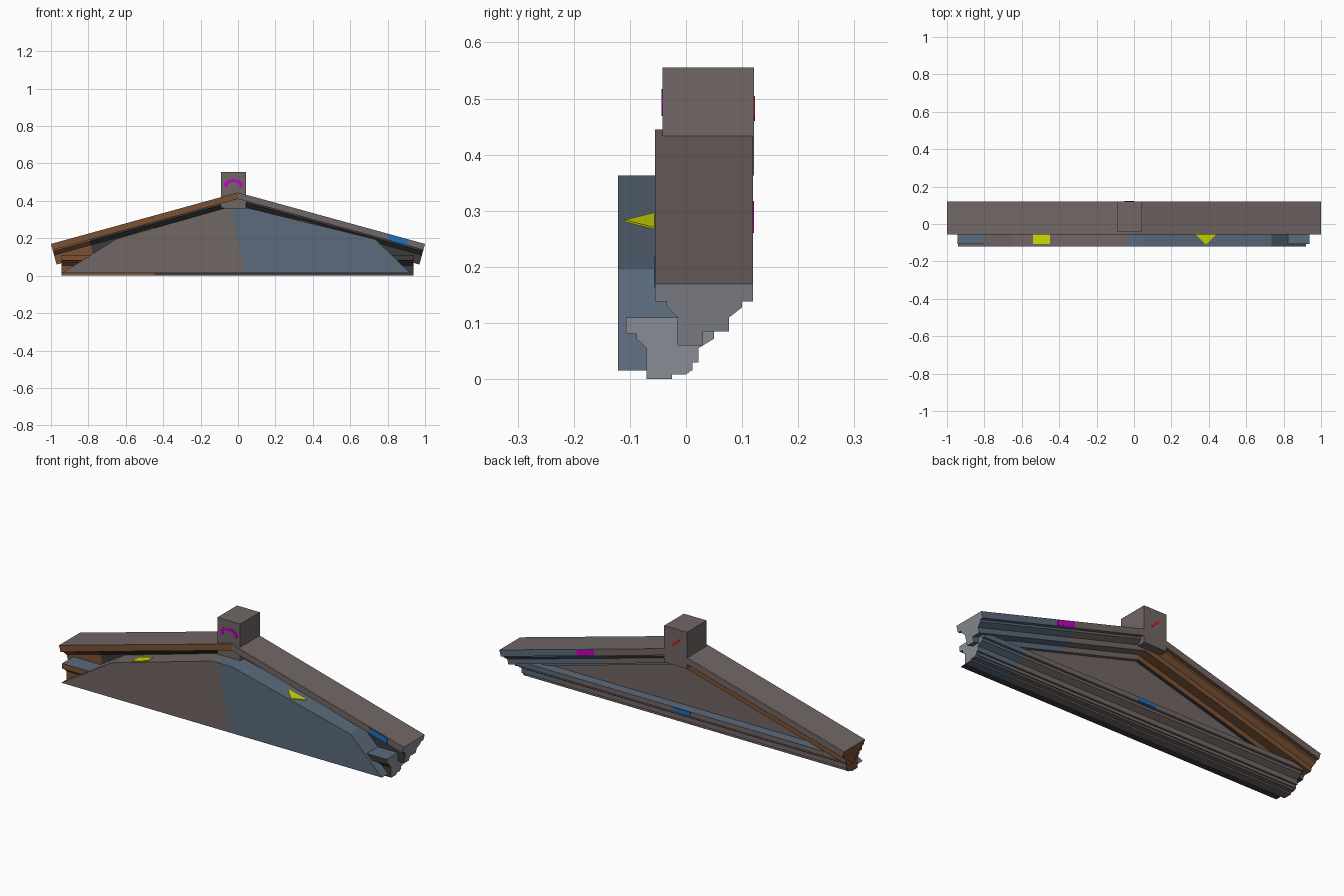
import bpy, bmesh, math
from mathutils import Vector

if "Cube" in bpy.data.objects:
    bpy.data.objects.remove(bpy.data.objects["Cube"])

NAMES = ["warm_grey", "slate_blue", "rust_brown", "charcoal", "pale_grey",
         "yellow", "magenta", "bright_blue", "red"]
COLS = [(.165, .135, .128), (.105, .145, .20), (.20, .085, .036), (.045, .042, .042),
        (.25, .265, .30), (.62, .68, .0), (.55, 0, .55), (.01, .17, .55), (.65, .01, .01)]
MATS = []
for n, c in zip(NAMES, COLS):
    m = bpy.data.materials.new(n)
    m.diffuse_color = (*c, 1)
    m.use_nodes = True
    m.node_tree.nodes["Principled BSDF"].inputs["Base Color"].default_value = m.diffuse_color
    MATS.append(m)
GREY, SLATE, RUST, DARK, PALE, YELLOW, MAGENTA, BLUE, RED = range(9)


def finish(name, bm, rule):
    """Turn a bmesh into an object, colouring faces by rule(centre, normal)."""
    bmesh.ops.recalc_face_normals(bm, faces=bm.faces)
    for f in bm.faces:
        f.material_index = rule(f.calc_center_median(), f.normal)
    me = bpy.data.meshes.new(name)
    bm.to_mesh(me)
    bm.free()
    for m in MATS:
        me.materials.append(m)
    ob = bpy.data.objects.new(name, me)
    bpy.context.collection.objects.link(ob)


def loft(name, loops, rule):
    """Skin a row of equal closed loops and cap both ends."""
    bm = bmesh.new()
    rows = [[bm.verts.new(p) for p in lp] for lp in loops]
    n = len(rows[0])
    for a, b in zip(rows, rows[1:]):
        for i in range(n):
            j = (i + 1) % n
            bm.faces.new((a[i], a[j], b[j], b[i]))
    bm.faces.new(rows[0])
    bm.faces.new(rows[-1])
    finish(name, bm, rule)


def plate(name, pts, offset, mat):
    """Thin painted mark: a polygon given a small thickness."""
    off = Vector(offset)
    loft(name, [pts, [Vector(p) + off for p in pts]], lambda c, n: mat)


# Raking cornice: stepped profile, mitred at the ridge, square cut at the eaves
RAKE = [(-.055, .17), (-.055, .138), (-.035, .138), (-.035, .13), (-.015, .11),
        (-.015, .06), (.03, .06), (.03, .085), (.077, .085), (.077, .11),
        (.10, .128), (.10, .138), (.119, .138), (.119, .17)]
TH = math.atan(.275)
S, C = math.sin(TH), math.cos(TH)


def rake_loop(side, t):
    out = []
    for y, z in RAKE:
        d = (.17 - z) / C
        ridge = Vector((0, y, .445 - d / C))
        eave = Vector((side * (1 - d * S), y, .17 - d * C))
        out.append(ridge.lerp(eave, t))
    return out


def rake_rule(side):
    def rule(c, n):
        if abs(n.x) > .8:
            return RUST if side < 0 else PALE
        if n.z > .8:
            return GREY
        if side < 0:
            if n.y < -.5 and c.y > -.05 and c.x > -.7:
                return DARK
            if n.y > .9 and c.y > .11:
                return GREY
            return DARK if n.z < -.9 and c.y < .05 else RUST
        if c.y < -.01:
            return GREY if c.y < -.05 else DARK
        return SLATE if c.x > .5 else GREY
    return rule


for side, word in ((-1, "left"), (1, "right")):
    loft("raking_cornice_" + word, [rake_loop(side, t) for t in (0, .45, .8, 1)],
         rake_rule(side))

# Horizontal cornice along the base
BASE = [(-.107, .11), (-.107, .082), (-.088, .08), (-.088, .072), (-.07, .055),
        (-.07, 0), (-.025, 0), (-.025, .008), (0, .008), (.012, .018), (.012, .03),
        (.022, .03), (.022, .055), (.03, .06), (.05, .072), (.05, .085),
        (.063, .085), (.063, .11)]


def base_rule(c, n):
    if abs(n.x) > .8:
        return RUST if c.x < 0 else PALE
    if n.z > .8:
        return SLATE
    if c.y < -.06:
        return RUST if c.x < -.45 else DARK
    return SLATE if c.x > .7 else GREY


loft("base_cornice", [[(x, y, z) for y, z in BASE] for x in (-.945, -.45, .7, .938)],
     base_rule)

# Gable panel, split into two colours on a slanted line
PANEL = [(-.94, .015), (-.65, .197), (-.065, .363), (.05, .363), (.735, .195), (.92, .015)]
bm = bmesh.new()
f = bm.faces.new([bm.verts.new((x, -.121, z)) for x, z in PANEL])
ext = bmesh.ops.extrude_face_region(bm, geom=[f])
bmesh.ops.translate(bm, vec=(0, .133, 0),
                    verts=[v for v in ext["geom"] if isinstance(v, bmesh.types.BMVert)])
bmesh.ops.bisect_plane(bm, geom=bm.verts[:] + bm.edges[:] + bm.faces[:],
                       plane_co=(0, 0, .19), plane_no=(1, 0, .23))


def panel_rule(c, n):
    if n.y > .9:
        return GREY
    if n.z < -.9:
        return DARK
    return SLATE if c.x + .23 * (c.z - .19) > 0 else GREY


finish("gable_panel", bm, panel_rule)

# Ridge block
loft("ridge_block", [[(x, -.042, .363), (x, .121, .363), (x, .121, .555), (x, -.042, .555)]
                     for x in (-.09, .042)], lambda c, n: GREY)


# Small painted marks
def top_z(x):
    """Height of the panel's upper slopes."""
    if x < 0:
        return .197 + (x + .65) * .166 / .585
    return .363 - (x - .05) * .168 / .685


plate("panel_mark_left", [(x, y, top_z(x)) for x, y in
      ((-.54, -.108), (-.45, -.108), (-.45, -.056), (-.54, -.056))], (0, 0, .003), YELLOW)
plate("panel_mark_right", [(x, y, top_z(x)) for x, y in
      ((.33, -.056), (.385, -.11), (.44, -.056))], (0, 0, .003), YELLOW)

arc = [math.radians(a) for a in range(-30, 211, 40)]
ring = [(-.024 + .052 * math.cos(a), -.042, .485 + .032 * math.sin(a)) for a in arc]
ring += [(-.024 + .033 * math.cos(a), -.042, .485 + .016 * math.sin(a)) for a in reversed(arc)]
plate("block_mark_front", ring, (0, -.002, 0), MAGENTA)
plate("block_mark_back", [(-.05, .121, .50), (-.04, .121, .505), (.0, .121, .465),
      (-.01, .121, .46)], (0, .002, 0), RED)


def rake_mark(name, x0, x1, y, dy, lo, hi, mat):
    z = lambda x, d: .445 - .275 * x - d
    plate(name, [(x0, y, z(x0, lo)), (x1, y, z(x1, lo)), (x1, y, z(x1, hi)),
                 (x0, y, z(x0, hi))], (0, dy, 0), mat)


rake_mark("eave_mark_front", .80, .905, -.055, -.002, .005, .034, BLUE)
rake_mark("eave_mark_back", .45, .55, .119, .002, .004, .033, MAGENTA)
plate("base_mark_back", [(-.07, .063, .088), (.03, .063, .088), (.03, .063, .107),
      (-.07, .063, .107)], (0, .002, 0), BLUE)
